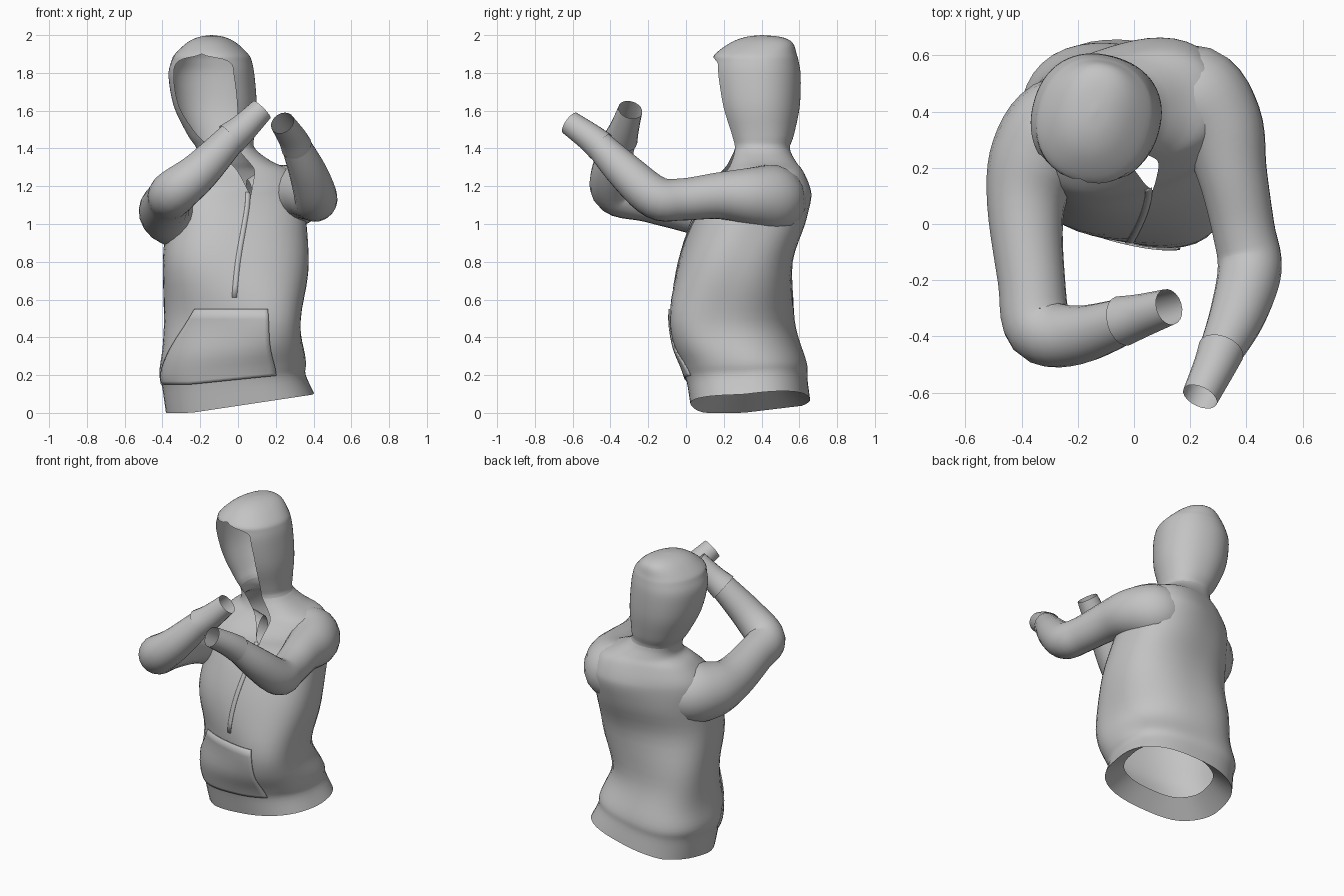
import bpy, bmesh
from math import sin, cos, radians, exp
from mathutils import Vector

if "Cube" in bpy.data.objects:
    bpy.data.objects.remove(bpy.data.objects["Cube"])

cloth = bpy.data.materials.new("grey cloth")
cloth.use_nodes = True
GREY = (0.55, 0.55, 0.55, 1)
cloth.diffuse_color = GREY
cloth.node_tree.nodes["Principled BSDF"].inputs["Base Color"].default_value = GREY


def smooth_path(rows, steps):
    """Catmull-Rom interpolation of rows of numbers."""
    out = []
    for i in range(len(rows) - 1):
        quad = [rows[max(0, i - 1)], rows[i], rows[i + 1], rows[min(len(rows) - 1, i + 2)]]
        for s in range(steps):
            t = s / steps
            out.append([b + t / 2 * (c - a + t * (2*a - 5*b + 4*c - d + t * (3*(b - c) + d - a)))
                        for a, b, c, d in zip(*quad)])
    return out + [list(rows[-1])]


def loft(name, rings, angle=40):
    """Skin a sequence of point rows into one smooth open surface."""
    bm = bmesh.new()
    grid = [[bm.verts.new(p) for p in ring] for ring in rings]
    for low, high in zip(grid, grid[1:]):
        for i in range(len(low) - 1):
            bm.faces.new((low[i], low[i + 1], high[i + 1], high[i]))
    bmesh.ops.remove_doubles(bm, verts=bm.verts, dist=0.0005)
    mesh = bpy.data.meshes.new(name)
    bm.to_mesh(mesh)
    bm.free()
    mesh.materials.append(cloth)
    ob = bpy.data.objects.new(name, mesh)
    bpy.context.collection.objects.link(ob)
    bpy.ops.object.select_all(action="DESELECT")
    ob.select_set(True)
    bpy.context.view_layer.objects.active = ob
    bpy.ops.object.shade_smooth_by_angle(angle=radians(angle))
    return ob


def body_point(row, turn, grow=0.0):
    """Point on a rounded-box section; turn is degrees away from the front."""
    z, cx, cy, rx, ry, yaw, _ = row
    a, y = radians(turn - 90), radians(yaw)
    c, s = cos(a), sin(a)
    power = 2.2 + min(0.3, max(0, 1.5 - z))
    r = (abs(c) ** power + abs(s) ** power) ** (-1 / power)
    waist = exp(-((z - 0.48) / 0.22) ** 2)
    fold = 0.007 * sin(3 * a + 9 * z) * waist
    px, py = (rx + grow + fold) * r * c, (ry + grow + fold) * r * s
    dx = px * cos(y) - py * sin(y)
    dy = px * sin(y) + py * cos(y)
    # the twisted waist is drawn in along one diagonal
    pinch = waist * (0.1 * (dx + dy) + 0.018)
    x, y = cx + dx - pinch, cy + dy - pinch
    # the hem rises towards the left and the back
    lift = 0.15 * max(0, x + 0.25) + 0.12 * max(0, y - 0.3)
    return Vector((x, y, z + max(0, 1 - z / 0.5) * lift))


def body_ring(row, count=48, grow=0.0):
    gap = max(0, row[6])
    return [body_point(row, gap + (360 - 2 * gap) * i / count, grow) for i in range(count + 1)]


# Sections: height, centre x, centre y, half width, half depth, yaw, front opening
torso_rows = [
    (0.0, 0.01, 0.34, 0.39, 0.31, -8, 0),
    (0.13, -0.02, 0.325, 0.38, 0.315, -8, 0),
    (0.21, -0.025, 0.315, 0.395, 0.33, -8, 0),
    (0.35, -0.015, 0.28, 0.395, 0.35, -8, 0),
    (0.55, -0.005, 0.265, 0.4, 0.35, -4, 0),
    (0.8, -0.01, 0.265, 0.39, 0.305, 4, 0),
    (1.0, -0.01, 0.325, 0.37, 0.295, 11, 0),
    (1.13, -0.015, 0.37, 0.365, 0.27, 17, 0),
    (1.2, -0.01, 0.385, 0.345, 0.25, 16, 3),
    (1.28, 0.0, 0.405, 0.29, 0.205, 12, 9),
    (1.33, -0.02, 0.405, 0.2, 0.175, 8, 15),
]
hood_rows = [
    (1.4, -0.065, 0.4, 0.155, 0.15, 0, 24),
    (1.47, -0.09, 0.4, 0.175, 0.17, -8, 36),
    (1.62, -0.12, 0.387, 0.217, 0.212, -14, 45),
    (1.78, -0.14, 0.375, 0.225, 0.23, -14, 45),
    (1.86, -0.14, 0.37, 0.21, 0.225, -14, 40),
    (1.9, -0.14, 0.37, 0.19, 0.215, -14, 0),
    (1.96, -0.14, 0.4, 0.125, 0.165, -14, 0),
    (1.99, -0.14, 0.41, 0.065, 0.095, -14, 0),
    (2.0, -0.14, 0.4, 0.0001, 0.0001, -14, 0),
]
rows = smooth_path(torso_rows + hood_rows, 4)
split = 4 * len(torso_rows)
loft("torso", [body_ring(r) for r in rows[:split + 1]])
loft("hood", [body_ring(r) for r in rows[split:]], 70)

# Hem turned inwards under the waistband
hem = torso_rows[0]
edge = body_ring(hem)
middle = Vector((hem[1], hem[2], 0.05))
inner = [middle + (p - middle) * 0.7 + Vector((0, 0, 0.09)) for p in edge]
loft("hem_fold", [inner, edge])

# Front pocket, slanted at both hand openings
pocket = []
for r in rows:
    if 0.14 < r[0] < 0.6:
        t = (0.6 - r[0]) / 0.44
        left, right = -30 - 36 * t, 24 + 16 * t
        pocket.append([body_point(r, left + (right - left) * i / 20, 0.002) for i in range(21)])
solid = loft("front_pocket", pocket).modifiers.new("thickness", "SOLIDIFY")
solid.thickness, solid.offset = 0.007, 1

# Zip placket down the chest
zip_rows = [r for r in rows if 0.56 < r[0] < 1.17]
placket = loft("zip_placket", [[body_point(r, a, 0.003) for a in (-4, -2, 0)] for r in zip_rows])
placket.modifiers.new("thickness", "SOLIDIFY").thickness = 0.004


def sleeve(name, path, sides=20):
    """Tube along a path of x, y, z, radius."""
    pts = smooth_path(path, 5)
    rings = []
    for i, p in enumerate(pts):
        here = Vector(p[:3])
        ahead = (Vector(pts[min(i + 1, len(pts) - 1)][:3]) - Vector(pts[max(i - 1, 0)][:3])).normalized()
        if not rings:
            u = ahead.cross(Vector((0, 0, 1))).normalized()
        u = (u - ahead * u.dot(ahead)).normalized()
        v = ahead.cross(u)
        rings.append([here + p[3] * (u * cos(a) + v * sin(a))
                      for a in (radians(360 * k / sides) for k in range(sides + 1))])
    return loft(name, rings, 60)


# Sleeves run from inside the shoulder to the wrist, open at the end
left_path = [
    (0.08, 0.45, 1.1, 0.14), (0.21, 0.455, 1.13, 0.183), (0.305, 0.35, 1.145, 0.157),
    (0.35, 0.18, 1.15, 0.125), (0.39, -0.02, 1.13, 0.112), (0.412, -0.16, 1.14, 0.114),
    (0.37, -0.32, 1.275, 0.1), (0.3, -0.47, 1.43, 0.075),
]
right_path = [
    (-0.1, 0.4, 1.06, 0.13), (-0.25, 0.34, 1.06, 0.19), (-0.345, 0.22, 1.06, 0.175),
    (-0.385, 0.06, 1.08, 0.138), (-0.365, -0.2, 1.13, 0.12), (-0.335, -0.37, 1.17, 0.122),
    (-0.2, -0.395, 1.28, 0.105), (-0.02, -0.34, 1.47, 0.08),
]
sleeve("left_sleeve", left_path)
sleeve("right_sleeve", right_path)
sleeve("left_cuff", [(0.31, -0.45, 1.41, 0.083), (0.285, -0.51, 1.46, 0.075), (0.235, -0.615, 1.535, 0.065)])
sleeve("right_cuff", [(-0.04, -0.345, 1.45, 0.09), (0.03, -0.325, 1.51, 0.077), (0.125, -0.295, 1.605, 0.065)])
